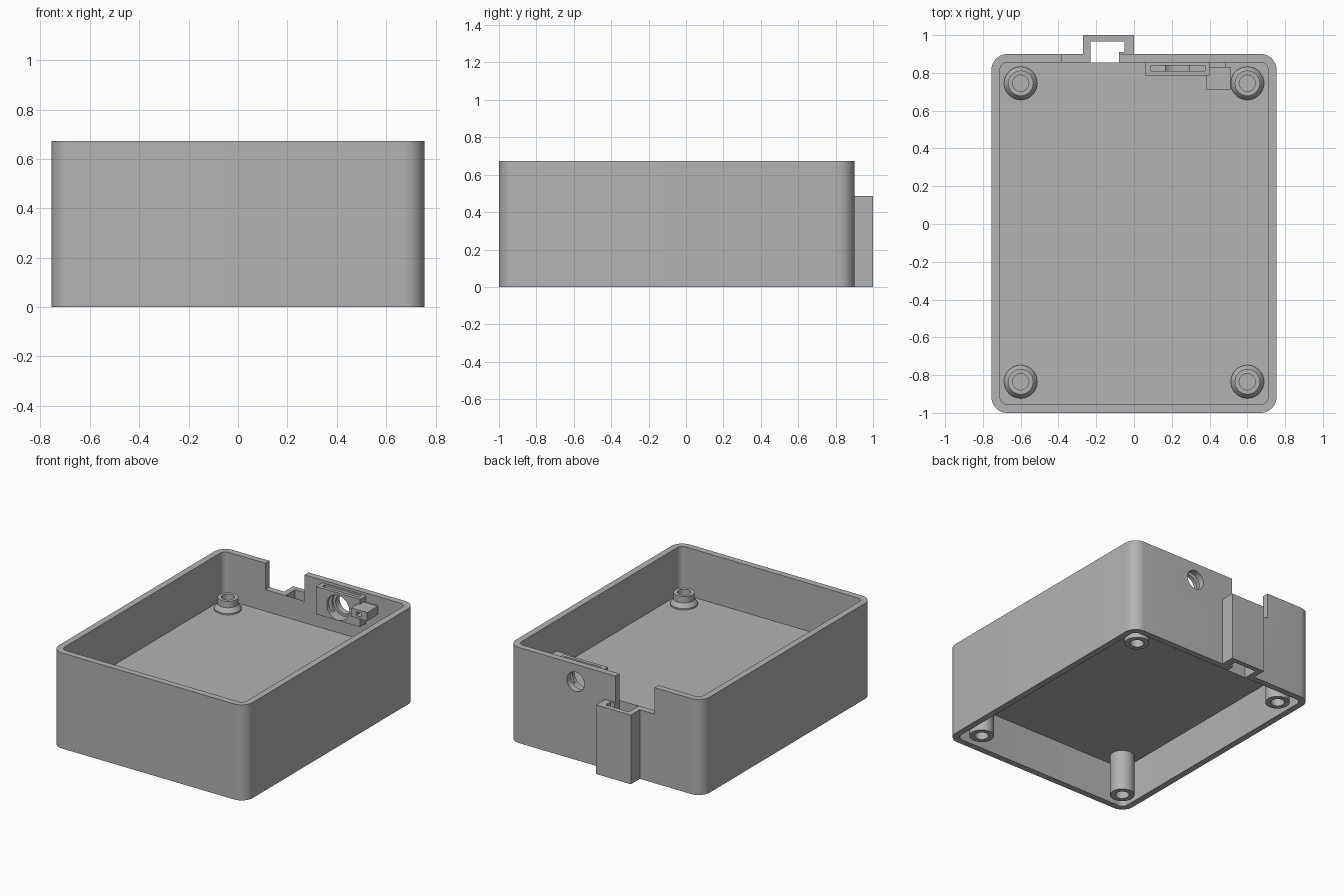
import bpy, bmesh, math
from mathutils import Matrix, Vector

if "Cube" in bpy.data.objects:
    bpy.data.objects.remove(bpy.data.objects["Cube"], do_unlink=True)

grey = bpy.data.materials.new("plain_grey")
grey.use_nodes = True
COLOUR = (0.45, 0.45, 0.45, 1)
grey.diffuse_color = COLOUR
grey.node_tree.nodes["Principled BSDF"].inputs["Base Color"].default_value = COLOUR


def finish(name, bm):
    bmesh.ops.recalc_face_normals(bm, faces=bm.faces)
    mesh = bpy.data.meshes.new(name)
    bm.to_mesh(mesh)
    bm.free()
    mesh.materials.append(grey)
    obj = bpy.data.objects.new(name, mesh)
    bpy.context.collection.objects.link(obj)
    return obj


def box(name, x, y, z, radius=0):
    """Box from ranges, with optional rounded upright corners."""
    bm = bmesh.new()
    bmesh.ops.create_cube(bm, size=1)
    for v in bm.verts:
        v.co = Vector([r[0] if c < 0 else r[1] for c, r in zip(v.co, (x, y, z))])
    if radius:
        upright = [e for e in bm.edges
                   if abs(e.verts[0].co.z - e.verts[1].co.z) > 0.01]
        bmesh.ops.bevel(bm, geom=upright, offset=radius, segments=10,
                        profile=0.5, affect='EDGES')
    return finish(name, bm)


def lathe(name, profile, x, y):
    """Revolve a radius/height profile around an upright axis."""
    bm = bmesh.new()
    verts = [bm.verts.new((x + r, y, z)) for r, z in profile]
    edges = [bm.edges.new(p) for p in zip(verts, verts[1:])]
    bmesh.ops.spin(bm, geom=verts + edges, cent=(x, y, 0), axis=(0, 0, 1),
                   angle=math.tau, steps=40)
    bmesh.ops.remove_doubles(bm, verts=bm.verts, dist=0.0005)
    return finish(name, bm)


def rod_y(name, x, z, radius, y):
    """Cylinder lying along the depth axis."""
    bm = bmesh.new()
    place = Matrix.Translation((x, sum(y) / 2, z)) @ Matrix.Rotation(math.pi / 2, 4, 'X')
    bmesh.ops.create_cone(bm, cap_ends=True, segments=40, radius1=radius,
                          radius2=radius, depth=y[1] - y[0], matrix=place)
    return finish(name, bm)


def carve(obj, cutters):
    """Subtract the cutters, bake the result and remove them."""
    for c in cutters:
        mod = obj.modifiers.new("cut", 'BOOLEAN')
        mod.operation, mod.solver, mod.object = 'DIFFERENCE', 'EXACT', c
    deps = bpy.context.evaluated_depsgraph_get()
    mesh = bpy.data.meshes.new_from_object(obj.evaluated_get(deps))
    obj.modifiers.clear()
    obj.data = mesh
    for c in cutters:
        bpy.data.objects.remove(c, do_unlink=True)


def channel_cutters():
    return [box("cut_wide", (-0.23, -0.05), (0.91, 0.965), (-0.1, 0.8)),
            box("cut_narrow", (-0.23, -0.08), (0.856, 0.92), (-0.1, 0.8))]


HALF, FRONT, BACK, TOP, WALL = 0.755, -1, 0.9, 0.673, 0.045
FLOOR, UNDER = 0.335, 0.29
BUMP_TOP = 0.487
JACK_X, JACK_Z = 0.23, 0.55
inner_x = (-HALF + WALL, HALF - WALL)
inner_y = (FRONT + WALL, BACK - WALL)

# Case walls with a mid-height floor, open above and below
case = box("case_shell", (-HALF, HALF), (FRONT, BACK), (0, TOP), 0.085)
carve(case, [
    box("cut_upper", inner_x, inner_y, (FLOOR, 0.9), 0.04),
    box("cut_lower", inner_x, inner_y, (-0.1, UNDER), 0.04),
    box("cut_notch", (-0.385, -0.08), (0.84, 0.95), (BUMP_TOP, 0.9)),
    rod_y("cut_socket", JACK_X, JACK_Z, 0.068, (0.8, 1.0)),
] + channel_cutters())

# Cable channel on the back
channel = box("cable_channel", (-0.27, 0), (BACK, 1.0), (0, BUMP_TOP))
carve(channel, channel_cutters())

# Screw posts: flared above the floor, plain tubes below
upper = [(0, 0.336), (0.043, 0.336), (0.043, 0.42), (0.067, 0.42),
         (0.067, 0.375), (0.088, 0.345), (0.088, 0.33)]
lower = [(0, 0.2), (0.045, 0.2), (0.045, 0), (0.08, 0), (0.08, 0.295)]
for side, x in (("right", -0.6), ("left", 0.6)):
    for end, y in (("front", -0.835), ("back", 0.745)):
        lathe(f"upper_post_{end}_{side}", upper, x, y)
        lathe(f"lower_post_{end}_{side}", lower, x, y)

# Socket holder inside the back wall, with a pocket open at the top
holder = box("socket_holder", (0.06, 0.4), (0.785, 0.857), (0.46, 0.655))
carve(holder, [
    box("cut_pocket", (0.09, 0.375), (0.81, 0.84), (0.49, 0.8)),
    rod_y("cut_ring", JACK_X, JACK_Z, 0.088, (0.7, 0.9)),
])

# Small catch beside the holder, with its arm to the wall
catch = box("catch_block", (0.385, 0.51), (0.71, 0.83), (0.56, 0.62))
carve(catch, [box("cut_catch", (0.425, 0.465), (0.7, 0.76), (0.577, 0.603))])
box("catch_arm", (0.4, 0.485), (0.82, 0.86), (0.56, 0.61))

# Smooth the round surfaces, keep the hard edges
for o in bpy.context.view_layer.objects:
    o.select_set(o.type == 'MESH')
bpy.context.view_layer.objects.active = case
bpy.ops.object.shade_smooth_by_angle(angle=math.radians(30))
